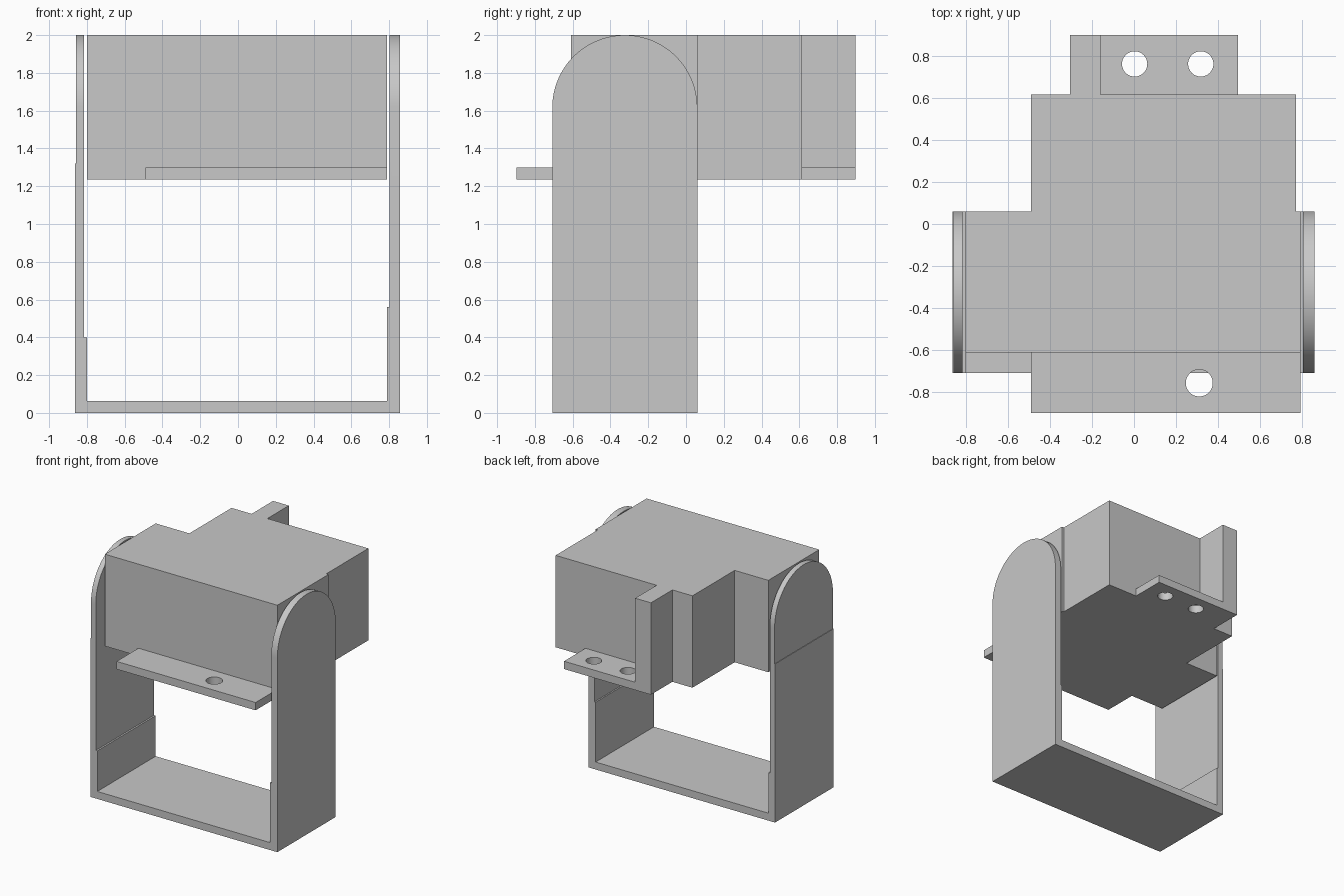
import bpy, bmesh, math

if "Cube" in bpy.data.objects:
    bpy.data.objects.remove(bpy.data.objects["Cube"])

grey = bpy.data.materials.new("plain_grey")
grey.diffuse_color = (0.58, 0.58, 0.58, 1)
grey.use_nodes = True
grey.node_tree.nodes["Principled BSDF"].inputs["Base Color"].default_value = grey.diffuse_color


def prism(name, outline, axis, lo, hi):
    """Extrude a 2D outline along an axis; outline holds the other two coordinates in xyz order."""
    bm = bmesh.new()
    verts = []
    for p in outline:
        co = list(p)
        co.insert("xyz".index(axis), lo)
        verts.append(bm.verts.new(co))
    face = bm.faces.new(verts)
    ext = bmesh.ops.extrude_face_region(bm, geom=[face])
    shift = [0, 0, 0]
    shift["xyz".index(axis)] = hi - lo
    bmesh.ops.translate(bm, vec=shift, verts=[v for v in ext["geom"] if isinstance(v, bmesh.types.BMVert)])
    bmesh.ops.recalc_face_normals(bm, faces=bm.faces)
    mesh = bpy.data.meshes.new(name)
    bm.to_mesh(mesh)
    bm.free()
    mesh.materials.append(grey)
    obj = bpy.data.objects.new(name, mesh)
    bpy.context.collection.objects.link(obj)
    return obj


def arc(cx, cy, r, start, end, n):
    return [(cx + r * math.cos(start + (end - start) * i / n),
             cy + r * math.sin(start + (end - start) * i / n)) for i in range(n + 1)]


def boolean(obj, cutter, operation):
    """Apply a boolean and remove the cutter."""
    mod = obj.modifiers.new("cut", 'BOOLEAN')
    mod.operation, mod.object, mod.solver = operation, cutter, 'EXACT'
    bpy.context.view_layer.update()
    result = bpy.data.meshes.new_from_object(obj.evaluated_get(bpy.context.evaluated_depsgraph_get()))
    obj.modifiers.clear()
    obj.data = result
    bpy.data.objects.remove(cutter)


def smooth(obj):
    bpy.ops.object.select_all(action='DESELECT')
    obj.select_set(True)
    bpy.context.view_layer.objects.active = obj
    bpy.ops.object.shade_smooth_by_angle(angle=math.radians(30))


def plate(name, x0, x1, y0, y1, holes, r):
    """Mounting flange with round holes."""
    obj = prism(name, [(x0, y0), (x1, y0), (x1, y1), (x0, y1)], "z", 1.235, 1.30)
    for hx, hy in holes:
        boolean(obj, prism("hole_cutter", arc(hx, hy, r, 0, math.tau, 48)[:-1], "z", 1.1, 1.5), 'DIFFERENCE')
    smooth(obj)


# U-shaped bracket: stepped front section, trimmed to a round-topped side shape
section = [(-0.862, 0), (0.858, 0), (0.858, 2.1), (0.802, 2.1), (0.802, 0.56), (0.79, 0.56),
           (0.79, 0.062), (-0.80, 0.062), (-0.80, 0.40), (-0.814, 0.40), (-0.814, 2.1),
           (-0.858, 2.1), (-0.858, 1.32), (-0.862, 1.32)]
bracket = prism("u_bracket", section, "y", -0.9, 0.3)
side = [(-0.708, -0.1), (0.06, -0.1)] + arc(-0.324, 1.616, 0.384, 0, math.pi, 64)
boolean(bracket, prism("arch_cutter", side, "x", -1, 1), 'INTERSECT')
smooth(bracket)

# Housing block with stepped back and a rear post
body = [(-0.80, -0.61), (0.79, -0.61), (0.79, 0.06), (0.77, 0.06), (0.77, 0.615), (-0.16, 0.615),
        (-0.16, 0.897), (-0.305, 0.897), (-0.305, 0.615), (-0.49, 0.615), (-0.49, 0.06), (-0.80, 0.06)]
prism("housing", body, "z", 1.235, 2.0)

# Mounting flanges
plate("front_flange", -0.49, 0.79, -0.897, -0.61, [(0.31, -0.755)], 0.064)
plate("rear_flange", -0.16, 0.495, 0.615, 0.897, [(0.003, 0.76), (0.317, 0.76)], 0.06)
